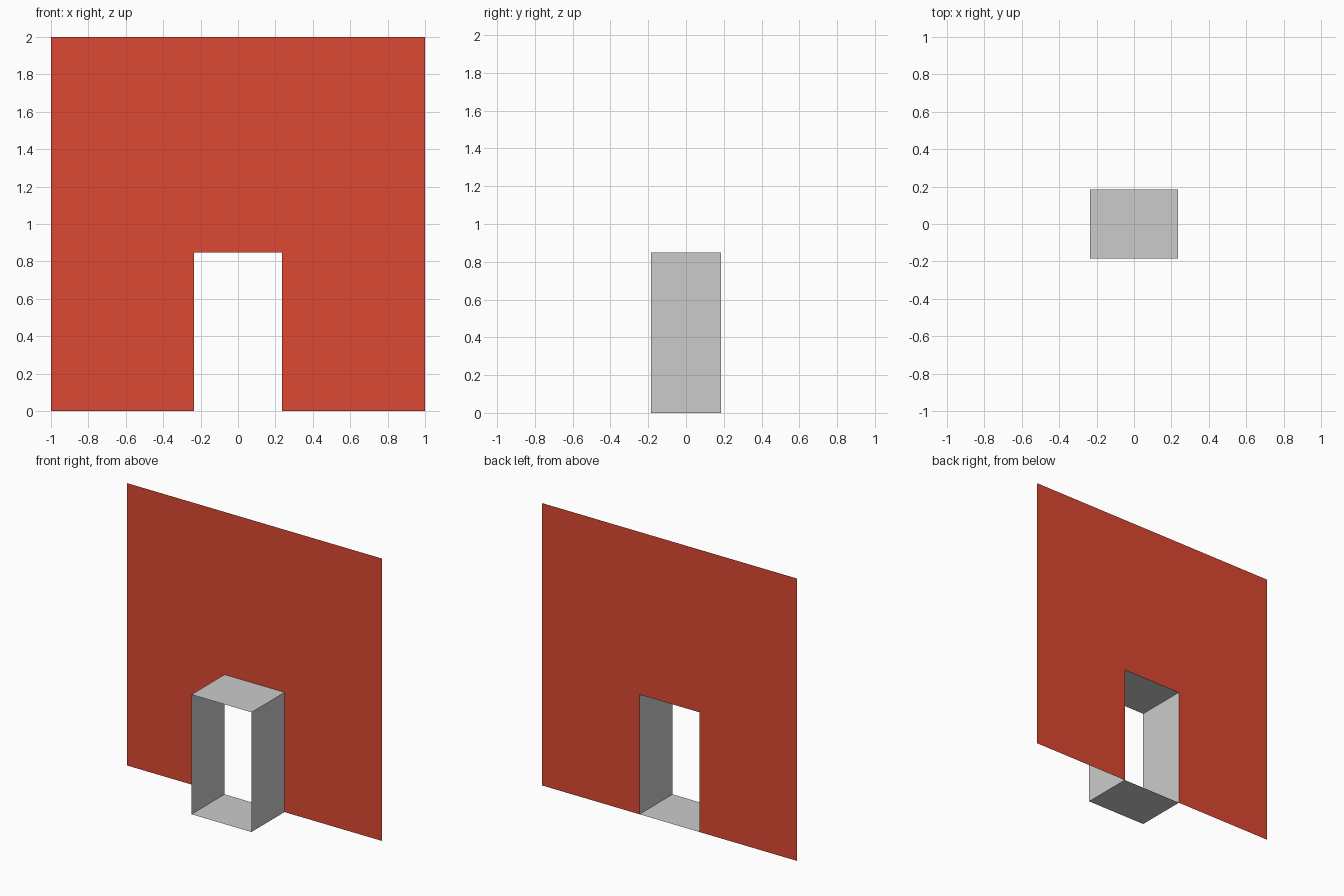
import bpy

if "Cube" in bpy.data.objects:
    bpy.data.objects.remove(bpy.data.objects["Cube"])

HALF_W, HEIGHT = 1.0, 2.0          # wall
DOOR_X, DOOR_Z = 0.235, 0.848      # doorway
BACK, FRONT = 0.185, -0.185


def make_object(name, verts, faces):
    mesh = bpy.data.meshes.new(name)
    mesh.from_pydata(verts, [], faces)
    mesh.update()
    obj = bpy.data.objects.new(name, mesh)
    bpy.context.collection.objects.link(obj)
    return obj


# Thin wall sheet: 4 x 3 grid of points, leaving out the doorway cell
xs = [-HALF_W, -DOOR_X, DOOR_X, HALF_W]
zs = [0, DOOR_Z, HEIGHT]
verts = [(x, BACK, z) for z in zs for x in xs]
faces = [(r * 4 + c, r * 4 + c + 1, r * 4 + c + 5, r * 4 + c + 4)
         for r in range(2) for c in range(3) if (r, c) != (0, 1)]
wall = make_object("wall", verts, faces)

red = bpy.data.materials.new("red")
red.diffuse_color = (0.72, 0.065, 0.032, 1)
red.use_nodes = True
red.node_tree.nodes["Principled BSDF"].inputs["Base Color"].default_value = red.diffuse_color
wall.data.materials.append(red)

# Open-ended doorway tunnel projecting from the wall to the front
outline = [(-DOOR_X, 0), (DOOR_X, 0), (DOOR_X, DOOR_Z), (-DOOR_X, DOOR_Z)]
verts = [(x, y, z) for y in (FRONT, BACK) for x, z in outline]
faces = [(i, (i + 1) % 4, (i + 1) % 4 + 4, i + 4) for i in range(4)]
make_object("doorway_tunnel", verts, faces)
